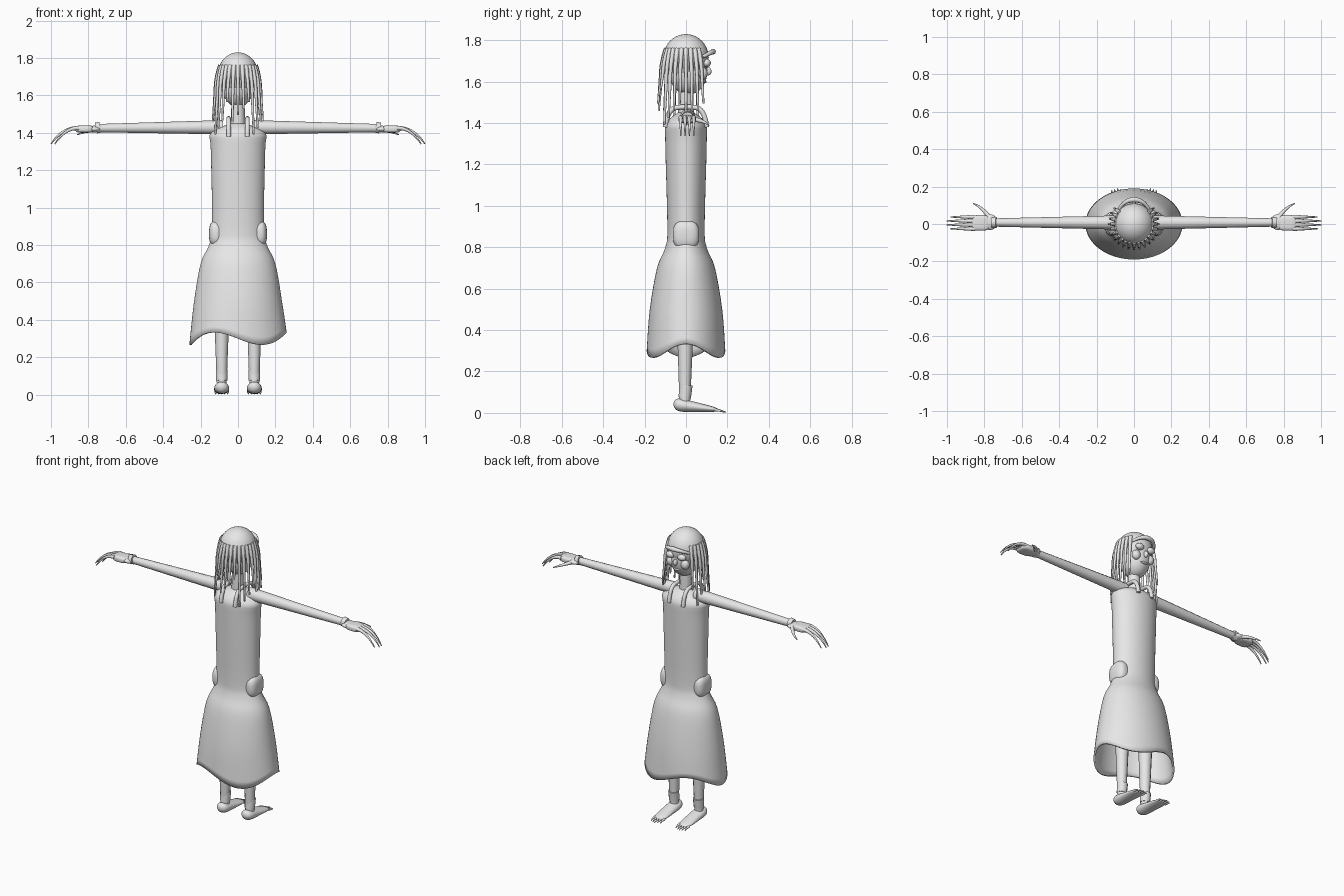
import bpy, bmesh, math
from mathutils import Vector

cube = bpy.data.objects.get("Cube")
if cube:
    bpy.data.objects.remove(cube, do_unlink=True)

grey = (0.8, 0.8, 0.8, 1)
material = bpy.data.materials.new("plain grey")
material.use_nodes = True
material.diffuse_color = grey
shader = material.node_tree.nodes["Principled BSDF"]
shader.inputs["Base Color"].default_value = grey


def place(name, data, mirrored):
    """Make an object from the data; mirrored parts are copied across x."""
    data.materials.append(material)
    part = bpy.data.objects.new(name, data)
    bpy.context.collection.objects.link(part)
    if mirrored:
        part.modifiers.new("other side", "MIRROR")
    return part


def finish(name, bm, mirrored):
    bmesh.ops.recalc_face_normals(bm, faces=bm.faces)
    for face in bm.faces:
        face.smooth = True
    mesh = bpy.data.meshes.new(name)
    bm.to_mesh(mesh)
    bm.free()
    return place(name, mesh, mirrored)


def ellipsoid(name, center, radii, mirrored=False, power=1):
    """Ball scaled to its radii; a power below one makes it boxier."""
    bm = bmesh.new()
    bmesh.ops.create_uvsphere(bm, u_segments=32, v_segments=20, radius=1)
    for vert in bm.verts:
        rounded = [math.copysign(abs(c) ** power, c) for c in vert.co]
        vert.co = [m + r * c for m, r, c in zip(center, radii, rounded)]
    return finish(name, bm, mirrored)


def loft(name, loops, mirrored=False, open_start=False):
    """Skin a list of closed loops of points and cap the ends."""
    bm = bmesh.new()
    rings = [[bm.verts.new(point) for point in loop] for loop in loops]
    for low, high in zip(rings, rings[1:]):
        for i in range(len(low)):
            bm.faces.new((low[i - 1], low[i], high[i], high[i - 1]))
    bm.faces.new(rings[-1])
    if not open_start:
        bm.faces.new(rings[0])
    return finish(name, bm, mirrored)


def tubes(name, paths, thick, thin, mirrored=False):
    """Curved tubes through guide points, tapering from thick to thin."""
    curve = bpy.data.curves.new(name, "CURVE")
    curve.dimensions = "3D"
    curve.bevel_depth = 1
    curve.bevel_resolution = 4
    curve.use_fill_caps = True
    for path in paths:
        spline = curve.splines.new("NURBS")
        spline.points.add(len(path) - 1)
        for i, (point, co) in enumerate(zip(spline.points, path)):
            point.co = (*co, 1)
            point.radius = thick + (thin - thick) * i / (len(path) - 1)
        spline.order_u = min(3, len(path))
        spline.use_endpoint_u = True
        spline.resolution_u = 6
    return place(name, curve, mirrored)


def smooth_through(stations, steps=4):
    """Fill in a soft curve between the stations of a profile."""
    points = [Vector(station) for station in stations]
    padded = [points[0], *points, points[-1]]
    for before, start, end, after in zip(padded, padded[1:], padded[2:], padded[3:]):
        for step in range(steps):
            t = step / steps
            bend = (end - before) * (1 - t) - (after - start) * t
            ease = t * t * (3 - 2 * t)
            yield start.lerp(end, ease) + bend * t * (1 - t) / 2
    yield points[-1]


def turn(sides):
    return [math.tau * i / sides for i in range(sides)]


# Dress: half width, half depth and height, with a wavy open hem
def dress_loop(width, depth, height):
    wave = max(0, 0.5 - height) / 6
    return [(width * math.cos(a), depth * math.sin(a),
             height + wave * math.cos(3 * a)) for a in turn(64)]


dress_profile = [(0.26, 0.19, 0.3), (0.235, 0.175, 0.5), (0.2, 0.14, 0.7),
                 (0.155, 0.1, 0.8), (0.138, 0.09, 0.9), (0.145, 0.1, 1.3),
                 (0.145, 0.095, 1.4), (0.04, 0.04, 1.45)]
dress = loft("dress", [dress_loop(*p) for p in smooth_through(dress_profile)],
             open_start=True)
cloth = dress.modifiers.new("cloth thickness", "SOLIDIFY")
cloth.thickness = 0.012
ellipsoid("hip_pockets", (0.115, 0, 0.86), (0.04, 0.064, 0.07), mirrored=True, power=0.75)

# Straps arching over the shoulders
strap = [(0.05, y, z) for y, z in ((-0.1, 1.38), (-0.09, 1.47), (0, 1.48),
                                   (0.09, 1.47), (0.1, 1.38))]
tubes("shoulder_straps", [strap], 0.012, 0.012, mirrored=True)

# Neck, head and face
tubes("neck", [(Vector((0, 0, 1.4)), Vector((0, 0, 1.6)))], 0.04, 0.034)
ellipsoid("face", (0, 0.01, 1.655), (0.085, 0.094, 0.118))
ellipsoid("hair_cap", (0, 0, 1.715), (0.107, 0.11, 0.115))
ellipsoid("nose", (0, 0.107, 1.65), (0.012, 0.016, 0.02))
ellipsoid("mouth", (0, 0.09, 1.6), (0.026, 0.01, 0.007))
ellipsoid("eyes", (0.04, 0.1, 1.69), (0.027, 0.02, 0.02), mirrored=True)
ellipsoid("cheek_curls", (0.05, 0.08, 1.64), (0.026, 0.024, 0.03), mirrored=True)
brow = [(0, 0.13, 1.745), (0.05, 0.13, 1.745), (0.08, 0.08, 1.72)]
tubes("brow_roll", [brow], 0.014, 0.008, mirrored=True)


# Hanging hair strands round the back and sides, leaving the face open
def strand(angle, tip):
    outward = Vector((math.cos(angle), math.sin(angle), 0))
    fall = ((0.095, 1.76), (0.118, 1.7), (0.125, (1.7 + tip) / 2), (0.135, tip))
    return [outward * reach + Vector((0, 0, height)) for reach, height in fall]


strands = []
for i, angle in enumerate(turn(28)):
    if math.sin(angle) < 0.75:
        nape = 0.07 if math.sin(angle) < -0.9 else 0
        strands.append(strand(angle, 1.39 + nape + 0.035 * (i * 5 % 4)))
tubes("hair_strands", strands, 0.012, 0.005)


# Arms, cuffs and hands
def along_arm(start, end):
    return [(start, 0.008, 1.43), (end, 0.008, 1.425)]


tubes("arms", [along_arm(0.08, 0.75)], 0.038, 0.022, mirrored=True)
tubes("cuffs", [along_arm(0.735, 0.76)], 0.029, 0.029, mirrored=True)
ellipsoid("hand_heels", (0.77, 0.01, 1.42), (0.04, 0.042, 0.018), mirrored=True)
ellipsoid("palms", (0.82, 0.006, 1.42), (0.05, 0.042, 0.02), mirrored=True, power=0.6)
fingers = []
for k in range(4):
    across = 0.006 + 0.021 * (k - 1.5)
    tip = 1 if k in (1, 2) else 0.98
    fingers.append([(0.85, across, 1.425), (tip - 0.06, across, 1.43), (tip, across, 1.34)])
tubes("fingers", fingers, 0.012, 0.003, mirrored=True)
thumb = [(0.77, 0.03, 1.42), (0.81, 0.09, 1.41), (0.86, 0.11, 1.39)]
tubes("thumbs", [thumb], 0.013, 0.003, mirrored=True)

# Legs and ankle bands
leg_x = 0.087


def along_leg(top, bottom):
    return [(leg_x, 0, top), (leg_x, -0.006, bottom)]


tubes("legs", [along_leg(0.8, 0.05)], 0.055, 0.026, mirrored=True)
tubes("ankle_bands", [along_leg(0.135, 0.075)], 0.032, 0.03, mirrored=True)


# Feet: a rounded heel thinning towards the toes
def foot_loop(t):
    end_round = math.sqrt(1.01 - abs(2 * t - 1) ** 6)
    width = 0.04 * end_round
    half_height = (0.037 - 0.027 * t) * end_round
    middle = 0.042 - 0.028 * t
    return [(leg_x + width * math.cos(a), -0.06 + 0.22 * t,
             middle + half_height * math.sin(a)) for a in turn(24)]


steps = 24
loft("feet", [foot_loop((1 - math.cos(math.pi * i / steps)) / 2) for i in range(steps + 1)],
     mirrored=True)
toes = []
for k in range(-2, 3):
    across = leg_x + 0.016 * k
    toes.append([(across, 0.14, 0.014), (across, 0.17, 0.012),
                 (across, 0.193 - 0.006 * abs(k), 0.003)])
tubes("toes", toes, 0.008, 0.002, mirrored=True)
